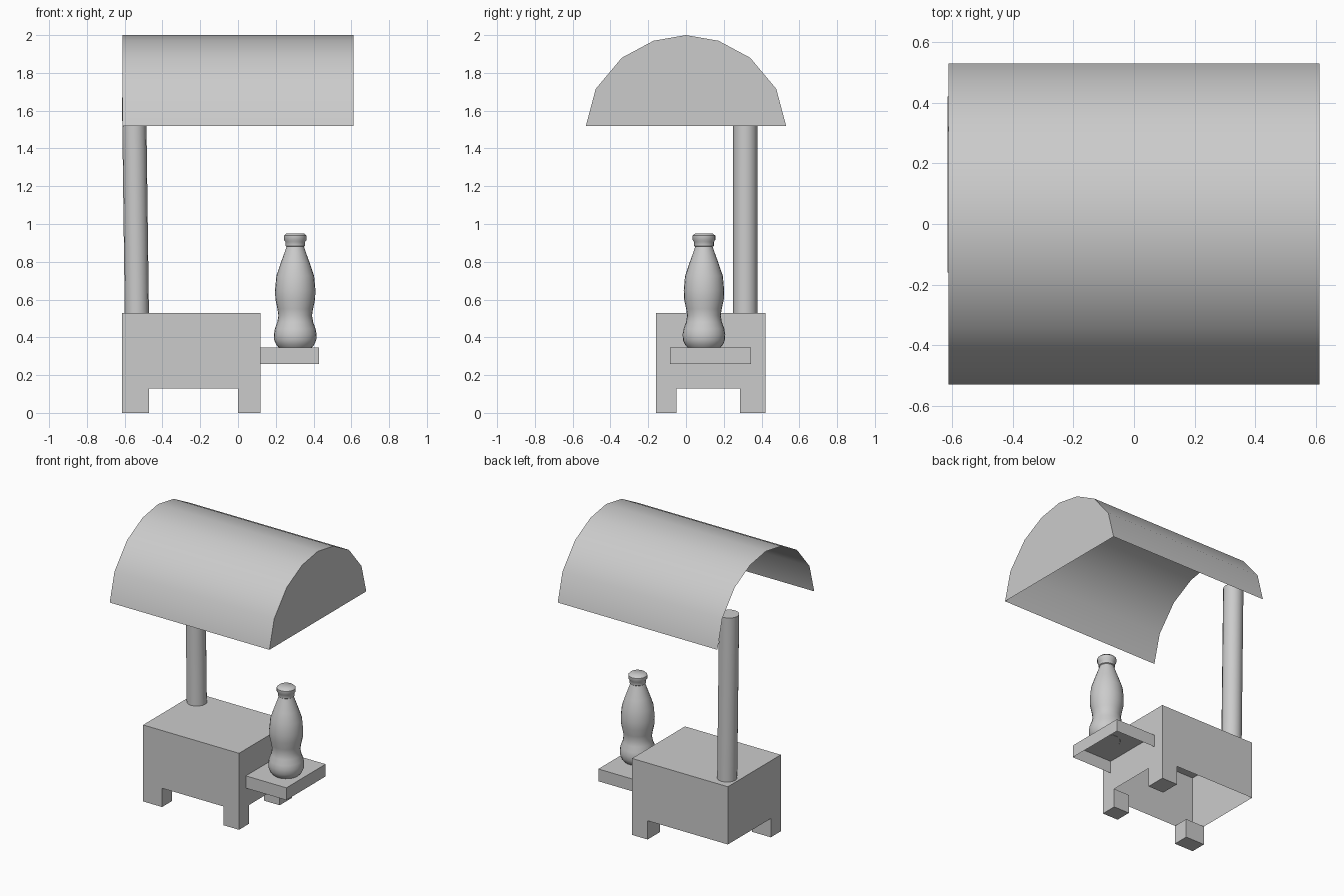
import bpy, bmesh, math
from mathutils import Vector

cube = bpy.data.objects.get("Cube")
if cube:
    bpy.data.objects.remove(cube, do_unlink=True)

grey = bpy.data.materials.new("plain_grey")
grey.use_nodes = True
grey.diffuse_color = (0.6, 0.6, 0.6, 1)
grey.node_tree.nodes["Principled BSDF"].inputs["Base Color"].default_value = (0.6, 0.6, 0.6, 1)


def finish(name, bm, smooth=None):
    mesh = bpy.data.meshes.new(name)
    bm.to_mesh(mesh)
    bm.free()
    mesh.materials.append(grey)
    obj = bpy.data.objects.new(name, mesh)
    bpy.context.collection.objects.link(obj)
    if smooth:
        bpy.ops.object.select_all(action='DESELECT')
        obj.select_set(True)
        bpy.context.view_layer.objects.active = obj
        bpy.ops.object.shade_smooth_by_angle(angle=math.radians(smooth))
    return obj


def open_box(name, lo, hi, missing):
    """Box between two corners, left open on the sides facing the missing directions."""
    lo, hi = Vector(lo), Vector(hi)
    bm = bmesh.new()
    bmesh.ops.create_cube(bm, size=1)
    bm.normal_update()
    gone = [f for f in bm.faces if any(f.normal.dot(Vector(d)) > 0.9 for d in missing)]
    bmesh.ops.delete(bm, geom=gone, context='FACES')
    for v in bm.verts:
        v.co = (lo + hi) / 2 + Vector(a * b for a, b in zip(v.co, hi - lo))
    return finish(name, bm)


DOWN, UP, LEFT_SIDE = (0, 0, -1), (0, 0, 1), (-1, 0, 0)

# Hollow chest and side tray, both open underneath
open_box("chest", (-0.615, -0.16, 0.13), (0.12, 0.42, 0.53), [DOWN])
open_box("side_tray", (0.12, -0.085, 0.26), (0.43, 0.345, 0.345), [DOWN, LEFT_SIDE])

# Three legs; the corner below the post has none
right_x, left_x = (-0.615, -0.47), (0.0, 0.12)
front_y, back_y = (-0.16, -0.05), (0.285, 0.42)
for name, xs, ys in (("front_right_leg", right_x, front_y),
                     ("front_left_leg", left_x, front_y),
                     ("back_left_leg", left_x, back_y)):
    open_box(name, (xs[0], ys[0], 0), (xs[1], ys[1], 0.13), [UP])

# Slightly leaning post that stops below the canopy
bm = bmesh.new()
bmesh.ops.create_cone(bm, cap_ends=True, segments=16, radius1=0.064, radius2=0.064, depth=1.14)
for v in bm.verts:
    v.co += Vector((-0.543 - 0.013 * v.co.z, 0.314, 1.1))
finish("post", bm, 40)

# Arched sheet canopy with one closed end
half = [(0.53, 1.52), (0.478, 1.715), (0.34, 1.88), (0.172, 1.97)]
arch = [(-y, z) for y, z in half] + [(0, 2)] + half[::-1]
bm = bmesh.new()
near = [bm.verts.new((-0.612, y, z)) for y, z in arch]
far = [bm.verts.new((0.612, y, z)) for y, z in arch]
for i in range(len(arch) - 1):
    bm.faces.new((near[i], far[i], far[i + 1], near[i + 1]))
bm.faces.new(far[::-1])
bmesh.ops.recalc_face_normals(bm, faces=bm.faces)
bm.normal_update()
if max(bm.faces, key=lambda f: f.calc_center_median().z).normal.z < 0:
    bmesh.ops.reverse_faces(bm, faces=bm.faces)
finish("canopy", bm, 50)

# Bottle turned from a radius and height profile
profile = [(0.085, 0.344), (0.1, 0.36), (0.111, 0.385), (0.113, 0.415), (0.108, 0.445),
           (0.095, 0.48), (0.089, 0.515), (0.094, 0.55), (0.105, 0.6), (0.107, 0.65),
           (0.1, 0.725), (0.078, 0.79), (0.058, 0.845), (0.046, 0.88), (0.052, 0.884),
           (0.052, 0.905), (0.06, 0.915), (0.06, 0.938), (0.048, 0.949)]
sides = 24
bm = bmesh.new()
rings = []
for r, z in profile:
    turns = [2 * math.pi * k / sides for k in range(sides)]
    rings.append([bm.verts.new((0.303 + r * math.cos(a), 0.095 + r * math.sin(a), z)) for a in turns])
for low, high in zip(rings, rings[1:]):
    for k in range(sides):
        n = (k + 1) % sides
        bm.faces.new((low[k], low[n], high[n], high[k]))
bm.faces.new(rings[0][::-1])
bm.faces.new(rings[-1])
finish("bottle", bm, 45)
